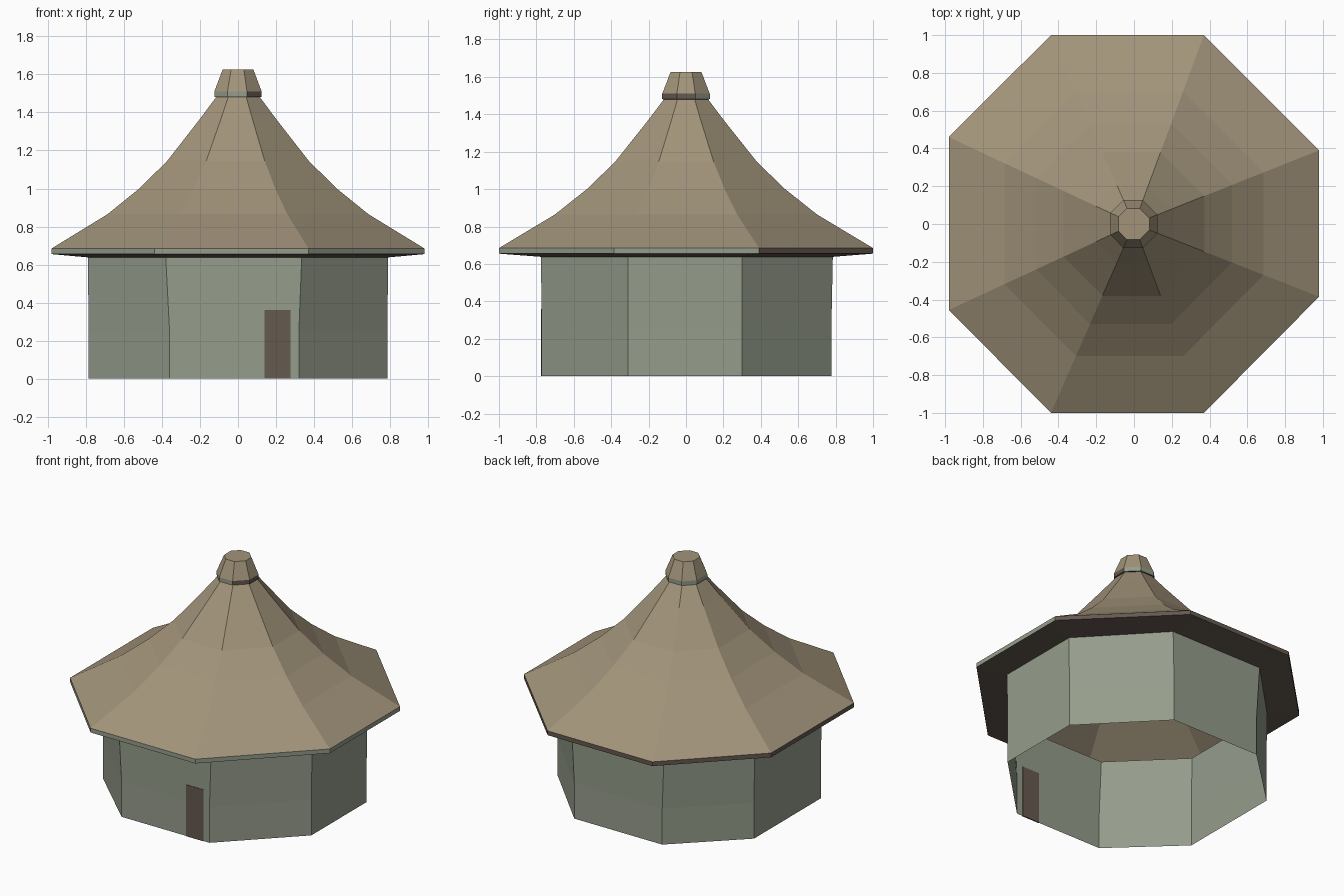
import bpy, bmesh

if "Cube" in bpy.data.objects:
    bpy.data.objects.remove(bpy.data.objects["Cube"])


def material(name, rgb):
    m = bpy.data.materials.new(name)
    m.diffuse_color = (*rgb, 1)
    m.use_nodes = True
    m.node_tree.nodes["Principled BSDF"].inputs["Base Color"].default_value = m.diffuse_color
    return m


thatch = material("thatch", (0.36, 0.295, 0.195))
plaster = material("plaster", (0.30, 0.335, 0.26))
wood = material("dark_wood", (0.13, 0.10, 0.08))

# Slightly uneven octagons, counter-clockwise from the left end of the front side
EAVE = [(-.44, -1), (.37, -1), (.98, -.385), (.98, .39),
        (.37, 1), (-.44, 1), (-.98, .46), (-.98, -.455)]
WALL = [(-.36, -.772), (.32, -.772), (.785, -.31), (.785, .30),
        (.32, .777), (-.36, .777), (-.785, .37), (-.785, -.37)]
WALL_TOP = [(-.38, -.775), (.335, -.775), (.79, -.31), (.79, .30),
            (.335, .785), (-.38, .785), (-.79, .37), (-.79, -.37)]


def ring(outline, scale, z):
    return [(x * scale, y * scale, z) for x, y in outline]


def loft(name, rings, mats, cap_top=False, side_mats=None):
    """Skin stacked octagons; side_mats picks a material per side."""
    bm = bmesh.new()
    loops = [[bm.verts.new(p) for p in r] for r in rings]
    for a, b in zip(loops, loops[1:]):
        for i in range(8):
            j = (i + 1) % 8
            f = bm.faces.new((a[i], a[j], b[j], b[i]))
            f.material_index = side_mats[i] if side_mats else 0
    if cap_top:
        bm.faces.new(loops[-1])
    mesh = bpy.data.meshes.new(name)
    bm.to_mesh(mesh)
    bm.free()
    for m in mats:
        mesh.materials.append(m)
    ob = bpy.data.objects.new(name, mesh)
    bpy.context.collection.objects.link(ob)
    return ob


# Open-bottomed wall shell
loft("walls", [ring(WALL, 1, 0), ring(WALL, 1, .25), ring(WALL_TOP, 1, .64)], [plaster])

# Flared roof
profile = [(1, .685), (.70, .865), (.53, 1.0), (.38, 1.145), (.205, 1.365), (.118, 1.48)]
loft("roof", [ring(EAVE, s, z) for s, z in profile], [thatch])

# Eave edge, weathered differently on front and back sides
loft("fascia", [ring(EAVE, 1, .655), ring(EAVE, 1, .685)], [plaster, wood],
     side_mats=[0, 0, 0, 1, 1, 1, 1, 0])

# Underside of the overhang
loft("soffit", [ring(WALL_TOP, 1, .638), ring(EAVE, 1, .655)], [wood]).data.flip_normals()

# Cap: small lip, rim band and tapered top
loft("cap_lip", [ring(EAVE, .118, 1.48), ring(EAVE, .127, 1.481)], [wood])
loft("cap_rim", [ring(EAVE, .127, 1.481), ring(EAVE, .127, 1.51)], [plaster, wood],
     side_mats=[0, 1, 1, 0, 0, 0, 0, 0])
loft("cap", [ring(EAVE, .127, 1.51), ring(EAVE, .083, 1.625)], [thatch], cap_top=True)

# Door set flush in the front wall
bpy.ops.mesh.primitive_cube_add(size=1, location=(.2075, -.772, .18))
door = bpy.context.object
door.name = "door"
door.scale = (.135, .008, .36)
door.data.materials.append(wood)
